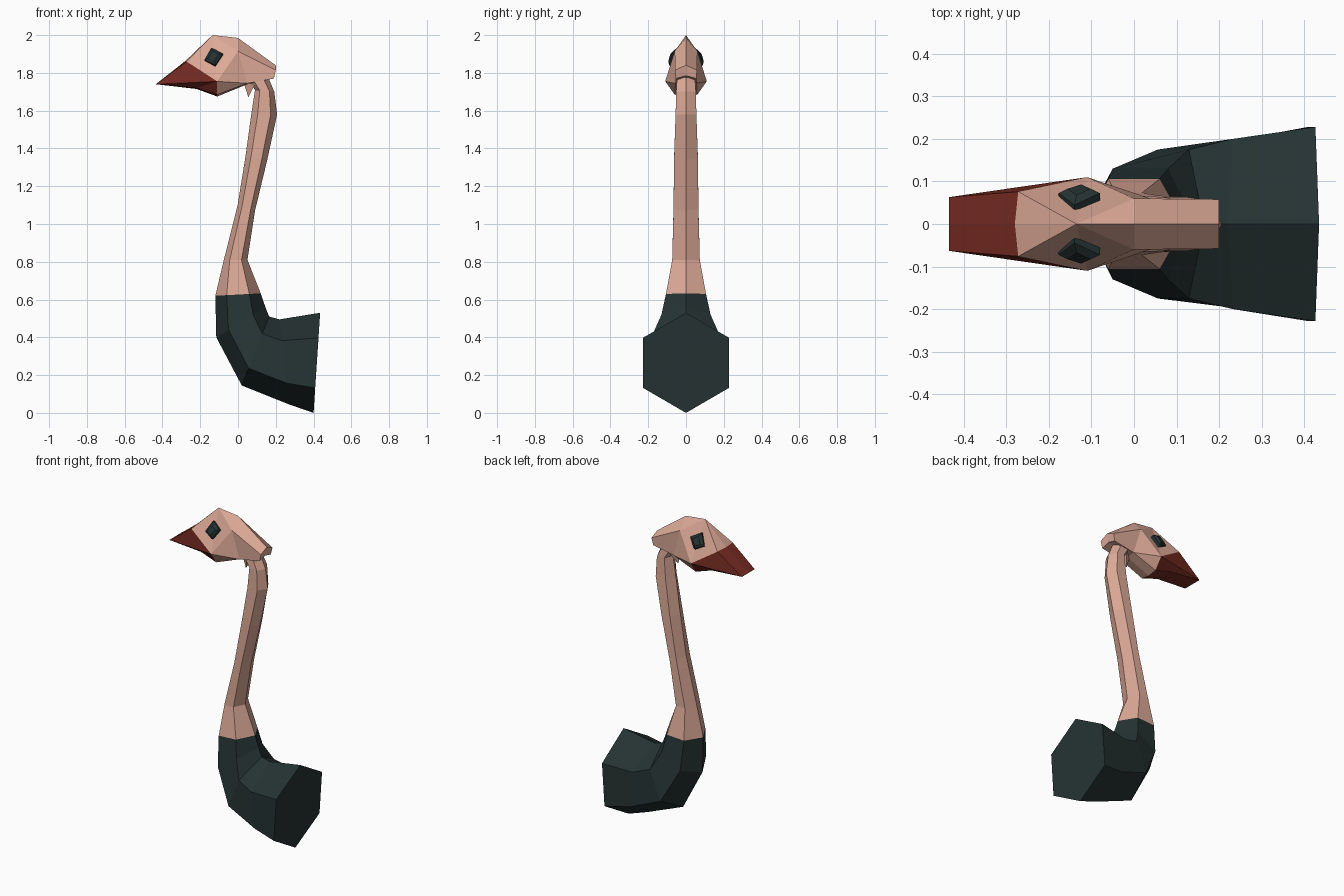
import bpy, bmesh
from mathutils import Vector

if "Cube" in bpy.data.objects:
    bpy.data.objects.remove(bpy.data.objects["Cube"])


def material(name, colour):
    m = bpy.data.materials.new(name)
    m.diffuse_color = (*colour, 1)
    m.use_nodes = True
    m.node_tree.nodes["Principled BSDF"].inputs["Base Color"].default_value = m.diffuse_color
    return m


SKIN = material("pink skin", (0.72, 0.40, 0.31))
BEAK = material("dark red", (0.18, 0.024, 0.016))
DARK = material("dark green grey", (0.019, 0.033, 0.033))


def make(name, verts, faces, mats, mirror=False, rule=None):
    """Mesh from points; mirrored halves are welded across y = 0."""
    bm = bmesh.new()
    vs = [bm.verts.new(v) for v in verts]
    for f in faces:
        bm.faces.new([vs[i] for i in f])
    if mirror:
        geom = bm.verts[:] + bm.edges[:] + bm.faces[:]
        bmesh.ops.mirror(bm, geom=geom, axis='Y', merge_dist=0.0005)
    bmesh.ops.recalc_face_normals(bm, faces=bm.faces[:])
    if rule:
        for f in bm.faces:
            f.material_index = rule(f)
    me = bpy.data.meshes.new(name)
    bm.to_mesh(me)
    bm.free()
    for m in mats:
        me.materials.append(m)
    ob = bpy.data.objects.new(name, me)
    bpy.context.collection.objects.link(ob)
    return ob


# Neck and chest: six-sided sections (back x, back z, front x, front z, half width)
sections = [
    (.435, .53, .40, .0, .228), (.22, .495, .27, .045, .20),
    (.165, .51, .02, .145, .175), (.145, .56, -.115, .40, .13),
    (.12, .633, -.12, .62, .106), (.05, .81, -.075, .81, .073),
    (.09, 1.07, -.002, 1.10, .066), (.155, 1.34, .04, 1.36, .063),
    (.207, 1.58, .07, 1.58, .055), (.192, 1.70, .09, 1.71, .052),
    (.165, 1.765, .06, 1.75, .048), (.14, 1.83, .06, 1.82, .04)]
verts, faces = [], []
for ax, az, bx, bz, w in sections:
    a, b = Vector((ax, 0, az)), Vector((bx, 0, bz))
    for t, s in ((0, 0), (.25, 1), (.75, 1), (1, 0), (.75, -1), (.25, -1)):
        verts.append(a.lerp(b, t) + Vector((0, s * w, 0)))
for r in range(len(sections) - 1):
    for i in range(6):
        j = (i + 1) % 6
        faces.append((6*r + i, 6*r + j, 6*r + 6 + j, 6*r + 6 + i))
n = len(verts)
faces += [tuple(range(6)), tuple(range(n - 6, n))]
make("neck_and_chest", verts, faces, [SKIN, DARK],
     rule=lambda f: int(f.calc_center_median().z < .63))

# Head and beak: half of the faceted shell
half = [
    (-.435, 0, 1.74), (-.435, .063, 1.74),     # 0-1 beak tip
    (-.28, 0, 1.862), (-.272, .076, 1.86),     # 2-3 beak root
    (-.135, 0, 2.0), (-.11, .11, 1.755),       # 4 crest, 5 jaw corner
    (0, 0, 1.985), (0, .06, 1.915),            # 6-7 crown
    (.2, 0, 1.84), (.2, .058, 1.815),          # 8-9 nape
    (-.11, .06, 1.685), (-.11, 0, 1.675),      # 10-11 chin
    (.05, .056, 1.745), (.05, 0, 1.74),        # 12-13 throat
    (.19, .055, 1.77), (.19, 0, 1.785),        # 14-15 under nape
    (-.22, .055, 1.72), (-.22, 0, 1.715)]      # 16-17 lower beak
beak_faces = [(0, 1, 3, 2), (1, 5, 3), (1, 16, 5), (16, 10, 5),
              (0, 17, 16, 1), (17, 11, 10, 16)]
skin_faces = [(2, 3, 4), (3, 5, 4), (4, 5, 7), (4, 7, 6), (6, 7, 9, 8),
              (5, 12, 7), (7, 12, 14, 9), (5, 10, 12), (10, 11, 13, 12),
              (12, 13, 15, 14), (8, 9, 14, 15)]


def beak_rule(f):
    """Red where the face lies wholly in front of the jaw and touches the lower beak."""
    return int(max(v.co.x for v in f.verts) < -.10
               and min(v.co.z for v in f.verts) < 1.756
               and max(v.co.z for v in f.verts) < 1.9)


make("head_and_beak", half, beak_faces + skin_faces, [SKIN, BEAK], True, beak_rule)

# Throat tuft
make("throat_tuft", [(.03, 0, 1.75), (.09, .04, 1.74), (.09, -.04, 1.74), (.055, 0, 1.67)],
     [(0, 1, 2), (0, 1, 3), (1, 2, 3), (2, 0, 3)], [SKIN])

# Eyes: low bulging diamonds on the cheeks
corners = [Vector(c) for c in ((-.14, .042, 1.932), (-.08, .07, 1.90),
                               (-.12, .088, 1.84), (-.177, .07, 1.867))]
mid = sum(corners, Vector()) / 4
out = Vector((0, .88, .40))
rim = [c + out * .003 for c in corners]
cap = [mid + (c - mid) * .55 + out * .016 for c in corners]
root = [c - out * .03 for c in corners]
for name, s in (("eye_left", 1), ("eye_right", -1)):
    pts = [Vector((p.x, p.y * s, p.z)) for p in root + rim + cap]
    fs = [(0, 1, 2, 3), (8, 9, 10, 11)]
    for k in (0, 4):
        fs += [(k + i, k + (i + 1) % 4, k + 4 + (i + 1) % 4, k + 4 + i) for i in range(4)]
    make(name, pts, fs, [DARK])
